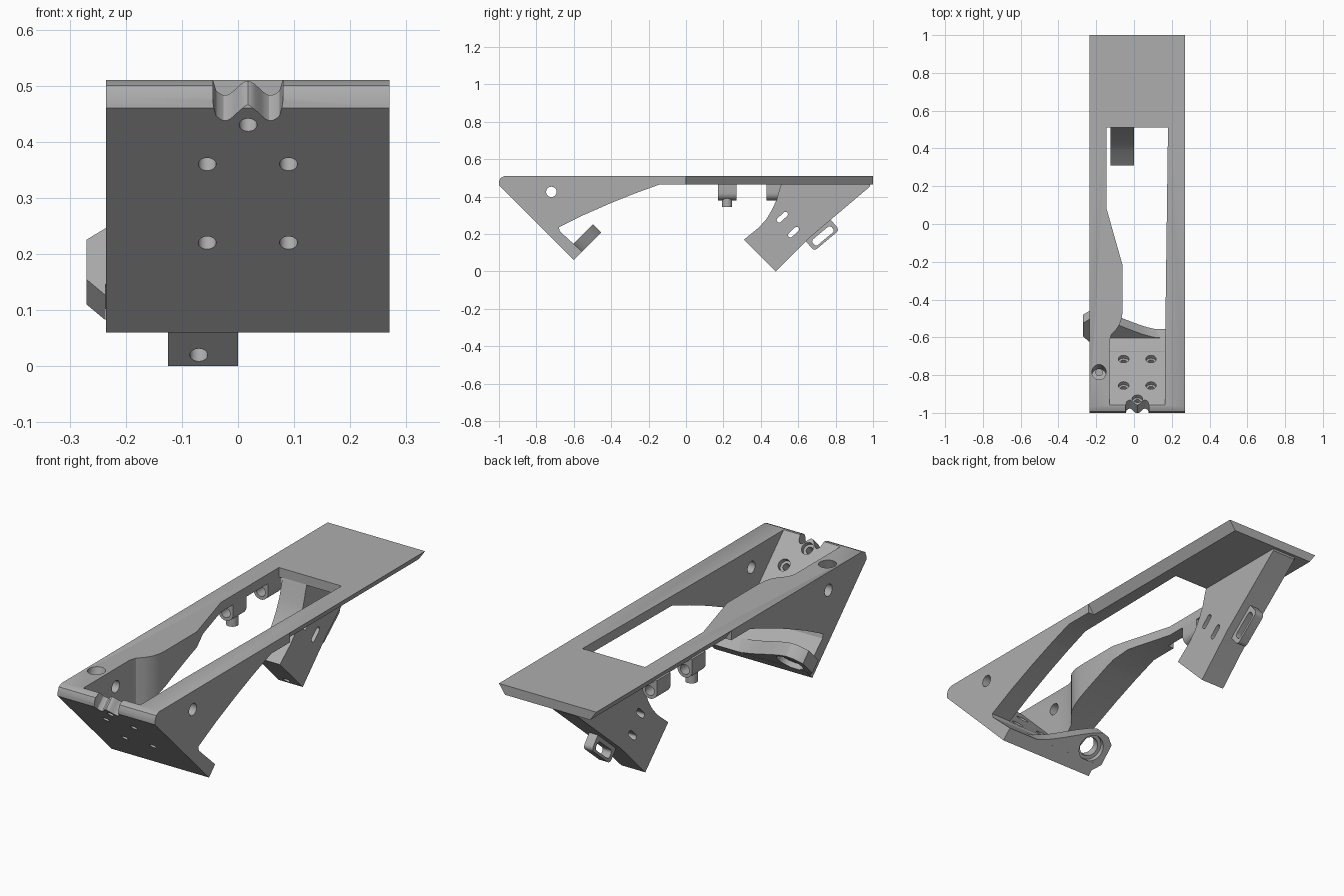
import bpy
import bmesh
from math import cos, sin, pi, radians, sqrt
from mathutils import Matrix, Vector

cube = bpy.data.objects.get("Cube")
if cube:
    bpy.data.objects.remove(cube)

grey = bpy.data.materials.new("plain_grey")
grey.use_nodes = True
COLOUR = (0.42, 0.42, 0.42, 1)
grey.diffuse_color = COLOUR
grey.node_tree.nodes["Principled BSDF"].inputs["Base Color"].default_value = COLOUR

# Axes: profile u, profile v, extrusion w, origin
R = sqrt(0.5)
X, Y, Z = Vector((1, 0, 0)), Vector((0, 1, 0)), Vector((0, 0, 1))
INWARD, UPWARD = Vector((0, R, R)), Vector((0, -R, R))
ORIGIN = Vector((0, 0, 0))
PANEL = Vector((0, -0.6, 0.06))
SIDE = (Y, Z, X, ORIGIN)
PLAN = (X, Y, Z, ORIGIN)
FRONT = (X, Z, Y, ORIGIN)
FACE = (X, UPWARD, INWARD, PANEL)
SHELF = (X, INWARD, UPWARD, PANEL)


def finish(name, bm):
    bmesh.ops.recalc_face_normals(bm, faces=bm.faces)
    mesh = bpy.data.meshes.new(name)
    bm.to_mesh(mesh)
    bm.free()
    mesh.materials.append(grey)
    ob = bpy.data.objects.new(name, mesh)
    bpy.context.collection.objects.link(ob)
    return ob


def prism(name, pts, frame, lo, hi):
    u, v, w, o = frame
    bm = bmesh.new()
    face = bm.faces.new([bm.verts.new(o + u * a + v * b + w * lo) for a, b in pts])
    ext = bmesh.ops.extrude_face_region(bm, geom=[face])["geom"]
    bmesh.ops.translate(bm, vec=w * (hi - lo),
                        verts=[g for g in ext if isinstance(g, bmesh.types.BMVert)])
    return finish(name, bm)


def rod(name, start, direction, radius, length):
    bm = bmesh.new()
    turn = direction.to_track_quat('Z', 'Y').to_matrix().to_4x4()
    bmesh.ops.create_cone(bm, cap_ends=True, segments=24, radius1=radius, radius2=radius,
                          depth=length,
                          matrix=Matrix.Translation(Vector(start) + direction * length / 2) @ turn)
    return finish(name, bm)


def cut(ob, cutter):
    cutter.hide_render = True
    mod = ob.modifiers.new("cut", 'BOOLEAN')
    mod.operation, mod.solver, mod.object = 'DIFFERENCE', 'EXACT', cutter
    bpy.context.view_layer.objects.active = ob
    bpy.ops.object.modifier_apply(modifier=mod.name)
    bpy.data.objects.remove(cutter)


def rounded(cx, cy, half_len, half_wid, r, angle):
    pts = []
    for k, (sx, sy) in enumerate(((1, 1), (-1, 1), (-1, -1), (1, -1))):
        for i in range(6):
            a = (k + i / 5) * pi / 2
            p = (sx * (half_len - r) + r * cos(a), sy * (half_wid - r) + r * sin(a))
            pts.append((cx + p[0] * cos(angle) - p[1] * sin(angle),
                        cy + p[0] * sin(angle) + p[1] * cos(angle)))
    return pts


# Main body: flat top, triangular webs and sloping front panel
LEFT, RIGHT, THICK = -0.235, 0.27, 0.064
body = prism("main_body", [
    (-0.6, 0.06), (-1, 0.46), (-1, 0.48), (-0.992, 0.5), (-0.97, 0.51), (1, 0.51), (1, 0.465),
    (-0.14, 0.465), (-0.27, 0.418), (-0.4, 0.366), (-0.55, 0.3), (-0.68, 0.235),
    (-0.675, 0.215), (-0.555, 0.105)], SIDE, LEFT, RIGHT)

# Central opening, stopping at the inner face of the front panel
opening = prism("opening_cutter", [
    (-0.145, 0.51), (0.18, 0.51), (0.165, -0.62), (0.165, -1.2), (-0.13, -1.2), (-0.13, -0.62),
    (-0.12, -0.585), (-0.095, -0.56), (-0.075, -0.53), (-0.063, -0.49), (-0.06, -0.45),
    (-0.06, -0.22), (-0.145, 0.08)], PLAN, -0.1, 0.7)
cut(opening, prism("panel_keeper", [(-1, -0.5), (1, -0.5), (1, 1.2), (-1, 1.2)],
                   FACE, -1, THICK))
cut(body, opening)

# Undercut outer edges on the rear half
mid = (LEFT + RIGHT) / 2
half = RIGHT - mid
for s in (-1, 1):
    cut(body, prism("edge_cutter", [(mid + s * (half + 0.007), 0.52),
                                    (mid + s * (half - 0.04), 0.453),
                                    (mid + s * (half + 0.1), 0.453)], FRONT, 0, 1.2))

# Wavy notch in the top of the front panel
wave = [(0.0175 + 0.0625 * i / 10,
         0.552 + 0.018 * cos(2 * pi * i / 13) + (0.02 if abs(i) == 10 else 0))
        for i in range(-10, 11)]
cut(body, prism("notch_cutter", [(-0.045, 0.8)] + wave + [(0.08, 0.8)], FACE, -0.1, 0.12))

# Counterbored screw holes in the front panel
for x, z in ((-0.055, 0.36), (0.09, 0.36), (-0.055, 0.22), (0.09, 0.22), (0.018, 0.43)):
    at = Vector((x, -0.54 - z, z))
    cut(body, rod("screw_cutter", at - INWARD * 0.05, INWARD, 0.016, 0.2))
    cut(body, rod("bore_cutter", at + INWARD * 0.042, INWARD, 0.028, 0.06))

# Cross holes in the webs and the slanted socket in the top
cut(body, rod("cross_cutter", (-0.5, -0.72, 0.425), X, 0.028, 1))
cut(body, rod("socket_cutter", (-0.185, -0.77, 0.55), Vector((0, -0.35, -1)).normalized(),
              0.038, 0.1))
cut(body, rod("socket_pin_cutter", (-0.185, -0.785, 0.5), -Z, 0.018, 0.14))

# Shelf with a round eye at the foot of the front panel
shelf = prism("eye_shelf", [
    (0.15, THICK - 0.005), (0.1, 0.066), (0.05, 0.085), (0, 0.11), (-0.1, 0.165), (-0.16, 0.195),
    (-0.2, 0.208), (-0.235, 0.2), (-0.27, 0.17), (-0.27, 0.07), (-0.236, 0.03),
    (-0.236, THICK - 0.005)], SHELF, 0.001, THICK)
eye = PANEL + X * -0.178 + INWARD * 0.122
cut(shelf, rod("eye_cutter", eye - UPWARD * 0.1, UPWARD, 0.045, 0.3))
cut(shelf, rod("eye_bore_cutter", eye - UPWARD * 0.1, UPWARD, 0.062, 0.125))

# Rear bracket under the top
bracket = prism("rear_bracket", [
    (0.48, 0), (0.31, 0.17), (0.39, 0.235), (0.43, 0.28), (0.46, 0.33), (0.485, 0.385),
    (0.503, 0.45), (0.515, 0.48), (0.985, 0.48), (0.985, 0.455), (0.66, 0.18)],
    SIDE, -0.125, 0)
for y, z in ((0.515, 0.29), (0.575, 0.21)):
    cut(bracket, prism("slot_cutter", rounded(y, z, 0.036, 0.013, 0.0125, radians(43)),
                       SIDE, -0.3, 0.2))
cut(bracket, rod("foot_cutter", Vector((-0.07, 0.46, 0.02)) - INWARD * 0.05, INWARD, 0.016, 0.15))

# Strap loop on the rear of the bracket
TILT = radians(40)
loop = prism("strap_loop", rounded(0.725, 0.198, 0.088, 0.043, 0.02, TILT), SIDE, -0.085, -0.04)
cut(loop, prism("loop_cutter", rounded(0.732, 0.19, 0.066, 0.02, 0.015, TILT), SIDE, -0.3, 0.2))

# Cable guides below the rail
parts = [body, shelf, bracket, loop]
CX, CZ, RAD = -0.183, 0.418, 0.038
arc = [(CX + RAD * cos(a), CZ + RAD * sin(a)) for a in (pi + pi * i / 12 for i in range(13))]
for name, y in (("front_cable_guide", 0.17), ("rear_cable_guide", 0.43)):
    guide = prism(name, [(CX - RAD, 0.475)] + arc + [(CX + RAD, 0.475)], FRONT, y, y + 0.1)
    cut(guide, rod("guide_cutter", (CX, y - 0.1, CZ), Y, 0.023, 0.3))
    parts.append(guide)
parts.append(rod("guide_nub", (CX, 0.22, 0.345), Z, 0.027, 0.048))

# Smooth the curved surfaces, keep hard edges
for ob in parts:
    bpy.ops.object.select_all(action='DESELECT')
    ob.select_set(True)
    bpy.context.view_layer.objects.active = ob
    bpy.ops.object.shade_smooth_by_angle(angle=radians(28))
